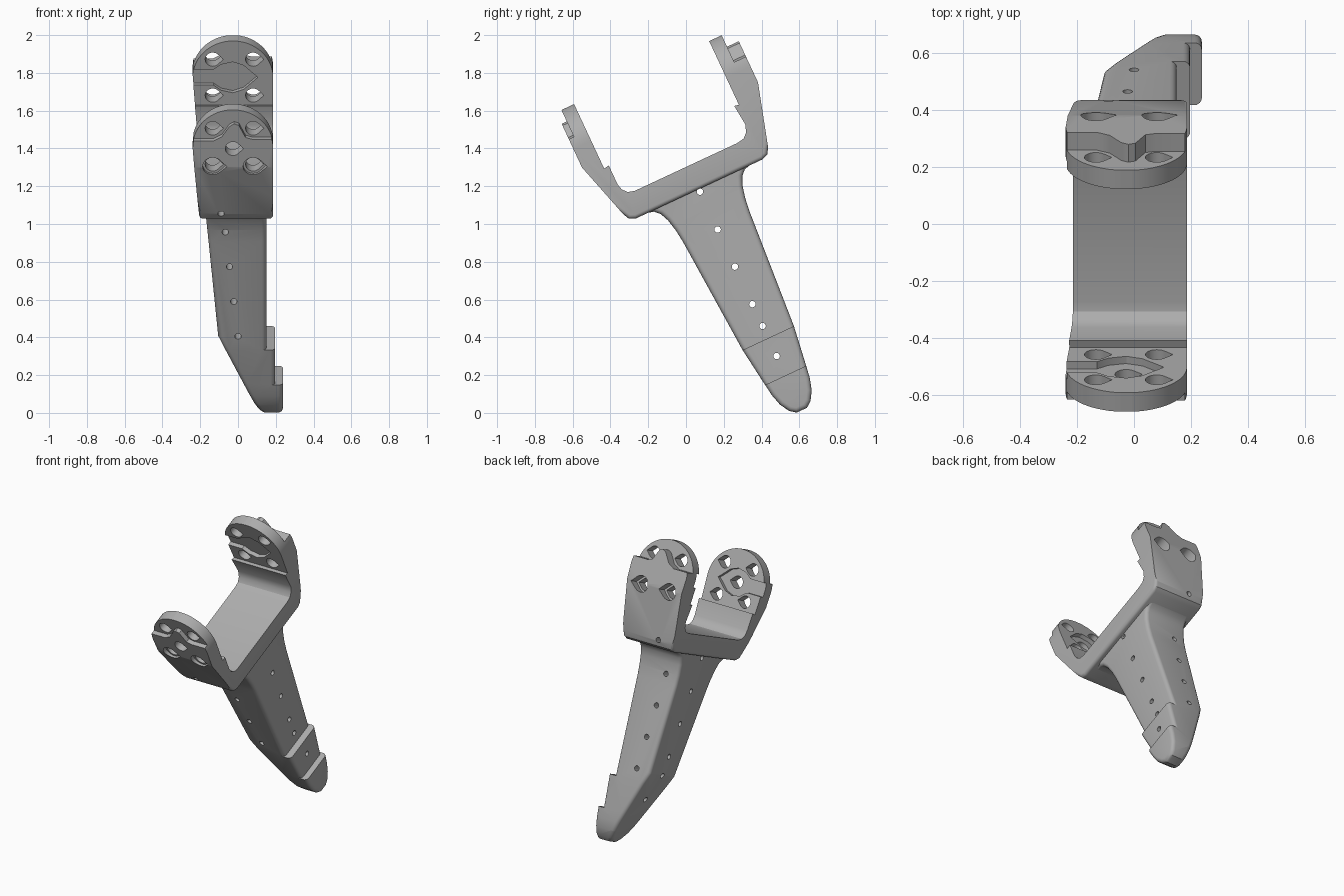
import bpy, bmesh, math
from mathutils import Matrix

if "Cube" in bpy.data.objects:
    bpy.data.objects.remove(bpy.data.objects["Cube"])

TILT = math.radians(25)      # the whole bracket leans back
MID = 0.562                  # arm centre line, in untilted depth
HUB_X, HUB_Z = -0.027, 1.52  # centre of the round flanges

grey = bpy.data.materials.new("plain grey")
grey.use_nodes = True
grey.diffuse_color = (0.42, 0.42, 0.42, 1)
grey.node_tree.nodes["Principled BSDF"].inputs["Base Color"].default_value = (0.42, 0.42, 0.42, 1)


def prism(name, outline, axis, low, high):
    """Extrude a 2D outline along x (points are y, z) or along y (points are x, z)."""
    def place(p, d):
        return (d, p[0], p[1]) if axis == "x" else (p[0], d, p[1])
    bm = bmesh.new()
    face = bm.faces.new([bm.verts.new(place(p, low)) for p in outline])
    new = bmesh.ops.extrude_face_region(bm, geom=[face])["geom"]
    step = place((0, 0), high - low)
    bmesh.ops.translate(bm, vec=step, verts=[g for g in new if isinstance(g, bmesh.types.BMVert)])
    bmesh.ops.recalc_face_normals(bm, faces=bm.faces)
    mesh = bpy.data.meshes.new(name)
    bm.to_mesh(mesh)
    bm.free()
    mesh.materials.append(grey)
    obj = bpy.data.objects.new(name, mesh)
    bpy.context.collection.objects.link(obj)
    return obj


def combine(obj, tool, operation="DIFFERENCE"):
    mod = obj.modifiers.new("combine", "BOOLEAN")
    mod.operation, mod.solver, mod.object = operation, "EXACT", tool
    bpy.context.view_layer.objects.active = obj
    bpy.ops.object.modifier_apply(modifier=mod.name)
    bpy.data.objects.remove(tool)


def round_edges(obj, width, test):
    bm = bmesh.new()
    bm.from_mesh(obj.data)
    bmesh.ops.remove_doubles(bm, verts=bm.verts, dist=0.0005)
    edges = [e for e in bm.edges if len(e.link_faces) == 2 and e.is_convex
             and e.calc_face_angle() > 0.7 and test(e)]
    bmesh.ops.bevel(bm, geom=edges, offset=width, segments=4, profile=0.5,
                    affect="EDGES", clamp_overlap=True)
    bm.to_mesh(obj.data)
    bm.free()


def circle(cx, cz, r, n=16):
    return [(cx + r * math.cos(2 * math.pi * i / n), cz + r * math.sin(2 * math.pi * i / n))
            for i in range(n)]


def teardrop(cx, cz, r):
    arc = [math.radians(45 + 270 * i / 18) for i in range(19)]
    return [(cx + r * math.cos(a), cz + r * math.sin(a)) for a in arc] + [(cx + 1.42 * r, cz)]


def is_rim(e):
    """Edge between a broad side face and the outline wall."""
    side = [abs(f.normal.x) > 0.8 for f in e.link_faces]
    return side[0] != side[1] and all(f.normal.z < 0.95 for f in e.link_faces)


# Yoke: U-shaped section trimmed to round-topped flanges
section = [(0.05, 1.732), (0.05, 1.41), (0.143, 1.095), (0.16, 1.06), (0.195, 1.045),
           (0.935, 1.045), (0.968, 1.058), (0.988, 1.09), (1.085, 1.425), (1.085, 1.732),
           (0.943, 1.732), (0.943, 1.36), (0.918, 1.365), (0.93, 1.25), (0.915, 1.21),
           (0.89, 1.187), (0.85, 1.18), (0.25, 1.18), (0.215, 1.19), (0.192, 1.215),
           (0.183, 1.25), (0.183, 1.36), (0.154, 1.355), (0.154, 1.732)]
yoke = prism("yoke", section, "x", -0.4, 0.4)
flange = [(HUB_X + 0.213 * math.cos(math.pi * i / 32), HUB_Z + 0.213 * math.sin(math.pi * i / 32))
          for i in range(33)] + [(-0.2, 1.0), (0.186, 1.0)]
combine(yoke, prism("flange_outline", flange, "y", -0.3, 1.4), "INTERSECT")
round_edges(yoke, 0.02, lambda e: is_rim(e) and all(
    v.co.z < 1.35 and (v.co.z < 1.12 or not 0.17 < v.co.y < 0.94) for v in e.verts))

# Stepped outer pads with a peaked top edge
relief = [(-0.4, 1.565), (-0.13, 1.565), (-0.085, 1.59), (-0.045, 1.65), (-0.02, 1.665),
          (0.005, 1.655), (0.04, 1.585), (0.075, 1.575), (0.4, 1.575), (0.4, 1.9), (-0.4, 1.9)]
for low, high in ((-0.2, 0.08), (1.016, 1.3)):
    combine(yoke, prism("pad_relief", relief, "y", low, high))

# Keyed channels on the inner faces
channel = [(-0.4, 1.475), (-0.13, 1.475), (-0.09, 1.445), (-0.027, 1.43), (0.03, 1.45), (0.105, HUB_Z),
           (0.03, 1.59), (-0.027, 1.61), (-0.09, 1.595), (-0.13, 1.565), (-0.4, 1.565)]
for low, high in ((0.126, 0.17), (0.92, 0.971)):
    combine(yoke, prism("channel_cutter", channel, "y", low, high))

# Bolt holes, with wider pockets on the outside of the lower ones
for dx in (-0.107, 0.107):
    for dz in (-0.105, 0.105):
        combine(yoke, prism("bolt_cutter", teardrop(HUB_X + dx, HUB_Z + dz, 0.04), "y", -0.3, 1.4))
    for low, high in ((-0.2, 0.08), (1.016, 1.3)):
        combine(yoke, prism("pocket_cutter", teardrop(HUB_X + dx, HUB_Z - 0.105, 0.053), "y", low, high))
combine(yoke, prism("hub_cutter", teardrop(HUB_X, HUB_Z, 0.04), "y", -0.3, 0.4))

# Arm: flared tapering side outline trimmed to the stepped front outline
half = [(0.03, -0.246), (0.062, -0.222), (0.092, -0.172), (0.11, -0.11), (0.12, -0.043),
        (0.15, 0.175), (0.194, 0.83), (0.203, 0.9), (0.218, 0.965), (0.238, 1.01),
        (0.265, 1.037), (0.30, 1.046), (0.30, 1.1)]
outline = [(MID + w, z) for w, z in half] + [(MID - w, z) for w, z in reversed(half)]
arm = prism("arm", outline, "x", -0.5, 0.5)
front = [(-0.19, 1.2), (-0.105, 0.25), (0.09, -0.18), (0.15, -0.3), (0.238, -0.3),
         (0.238, -0.043), (0.197, -0.043), (0.197, 0.175), (0.15, 0.175), (0.15, 1.2)]
combine(arm, prism("arm_outline", front, "y", 0, 1.2), "INTERSECT")
round_edges(arm, 0.025, is_rim)

# Rows of small pin holes across and through the arm
for z in (0.07, 0.2455, 0.373, 0.592, 0.809, 1.03):
    combine(arm, prism("pin_cutter", circle(MID, z, 0.017), "x", -0.5, 0.5))
for i in range(5):
    x, z = -0.09 + 0.0225 * i, 1.097 - 0.21 * i
    for part in (yoke, arm):
        if part is arm or i == 0:
            combine(part, prism("pin_cutter", circle(x, z, 0.017), "y", -0.1, 1.2))

# Lean the finished parts and shade them
for part in (yoke, arm):
    part.data.transform(Matrix.Rotation(TILT, 4, "X"))
    bpy.ops.object.select_all(action="DESELECT")
    part.select_set(True)
    bpy.context.view_layer.objects.active = part
    bpy.ops.object.shade_smooth_by_angle(angle=math.radians(30))
